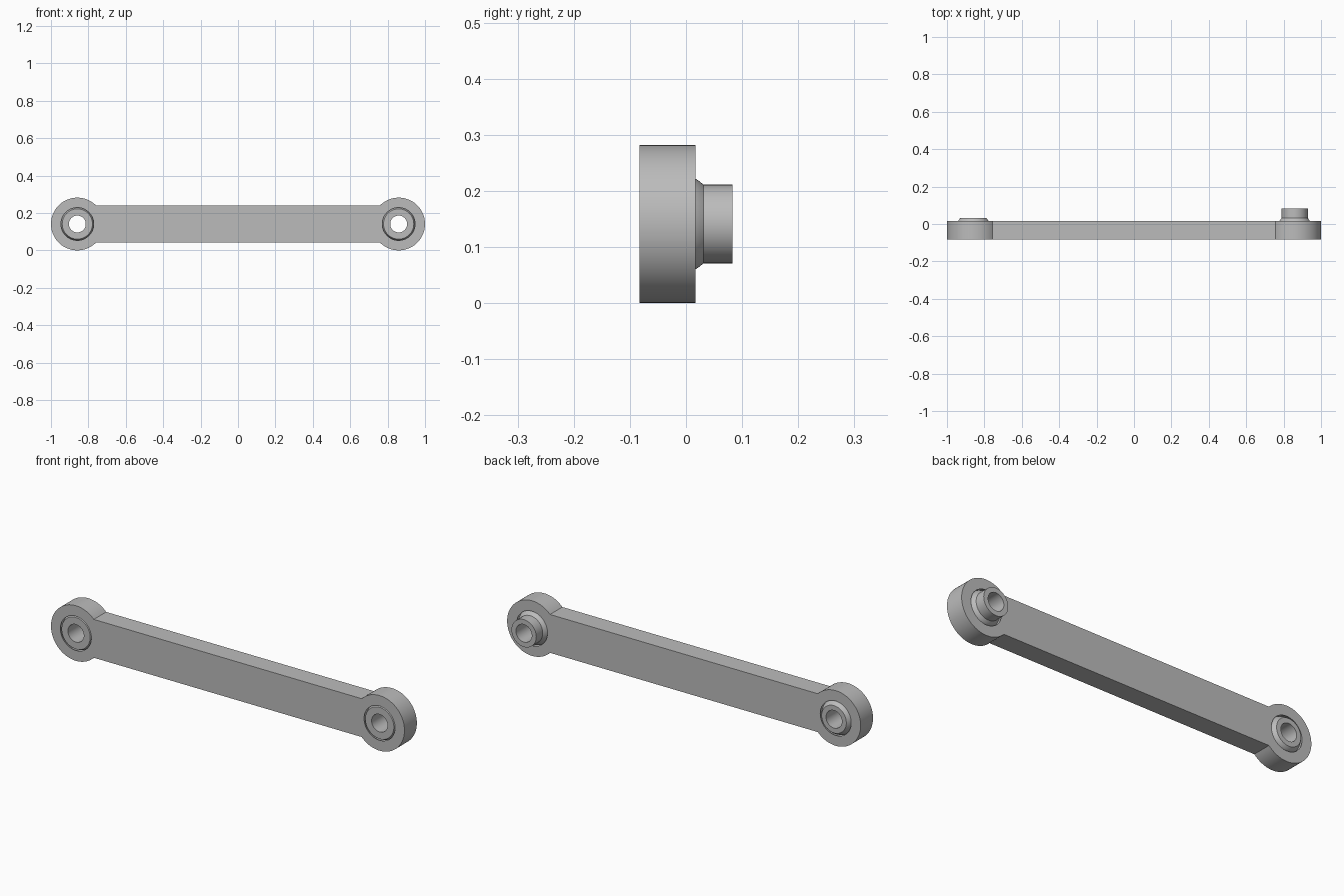
import bpy, bmesh, math
from mathutils import Matrix, Vector

if "Cube" in bpy.data.objects:
    bpy.data.objects.remove(bpy.data.objects["Cube"], do_unlink=True)

FRONT, BACK = -0.083, 0.017      # faces of the link body
MID = (FRONT + BACK) / 2
EYE_X, EYE_R = 0.859, 0.141      # eye centres and outer radius
BAR_H = 0.098                    # half height of the bar
BALL_R, SOCKET_R, HOLE_R, BUSH_R = 0.095, 0.101, 0.045, 0.07

steel = bpy.data.materials.new("grey_steel")
steel.use_nodes = True
colour = (0.5, 0.5, 0.5, 1)
steel.diffuse_color = colour
steel.node_tree.nodes["Principled BSDF"].inputs["Base Color"].default_value = colour


def make_object(name, bm):
    bmesh.ops.recalc_face_normals(bm, faces=bm.faces)
    mesh = bpy.data.meshes.new(name)
    bm.to_mesh(mesh)
    bm.free()
    mesh.materials.append(steel)
    obj = bpy.data.objects.new(name, mesh)
    bpy.context.collection.objects.link(obj)
    return obj


def activate(obj):
    bpy.ops.object.select_all(action='DESELECT')
    obj.select_set(True)
    bpy.context.view_layer.objects.active = obj


def smooth(obj):
    activate(obj)
    bpy.ops.object.shade_smooth_by_angle(angle=math.radians(25))


def revolve(name, profile, x):
    """Turn a closed (radius, y) profile around the eye axis."""
    bm = bmesh.new()
    verts = [bm.verts.new((r, y, 0)) for r, y in profile]
    edges = [bm.edges.new((v, verts[i - 1])) for i, v in enumerate(verts)]
    bmesh.ops.spin(bm, geom=verts + edges, cent=(0, 0, 0), axis=(0, 1, 0),
                   angle=math.tau, steps=64)
    bmesh.ops.remove_doubles(bm, verts=bm.verts, dist=0.0001)
    obj = make_object(name, bm)
    obj.location = (x, 0, EYE_R)
    smooth(obj)
    return obj


# Link body: a bar with a round eye at each end
start = math.pi - math.asin(BAR_H / EYE_R)
arc = [start * (2 * i / 56 - 1) for i in range(57)]
bm = bmesh.new()
outline = [bm.verts.new((side * (EYE_X + EYE_R * math.cos(a)), FRONT,
                         EYE_R + side * EYE_R * math.sin(a)))
           for side in (1, -1) for a in arc]
face = bm.faces.new(outline)
extruded = bmesh.ops.extrude_face_region(bm, geom=[face])["geom"]
bmesh.ops.translate(bm, vec=Vector((0, BACK - FRONT, 0)),
                    verts=[g for g in extruded if isinstance(g, bmesh.types.BMVert)])
body = make_object("link_body", bm)

# Spherical sockets cut through both eyes
for side in (-1, 1):
    bm = bmesh.new()
    bmesh.ops.create_uvsphere(bm, u_segments=64, v_segments=32, radius=SOCKET_R,
                              matrix=Matrix.Rotation(math.pi / 2, 4, 'X'))
    cutter = make_object("socket_cutter", bm)
    cutter.location = (side * EYE_X, MID, EYE_R)
    cutter.hide_render = True
    activate(body)
    cut = body.modifiers.new("socket", 'BOOLEAN')
    cut.operation = 'DIFFERENCE'
    cut.solver = 'EXACT'
    cut.object = cutter
    bpy.ops.object.modifier_apply(modifier=cut.name)
    bpy.data.objects.remove(cutter, do_unlink=True)
smooth(body)

# Ball inserts: flush at the front, proud at the back, one with a long bush
a0 = math.asin((FRONT - MID) / BALL_R)
a1 = math.acos(BUSH_R / BALL_R)
ball = [(BALL_R * math.cos(a), MID + BALL_R * math.sin(a))
        for a in (a0 + (a1 - a0) * i / 16 for i in range(17))]
ball_end = ball[-1][1]
revolve("right_ball", [(HOLE_R, FRONT)] + ball + [(HOLE_R, ball_end)], -EYE_X)
revolve("left_ball_with_bush",
        [(HOLE_R, FRONT)] + ball + [(BUSH_R, -FRONT), (HOLE_R, -FRONT)], EYE_X)
